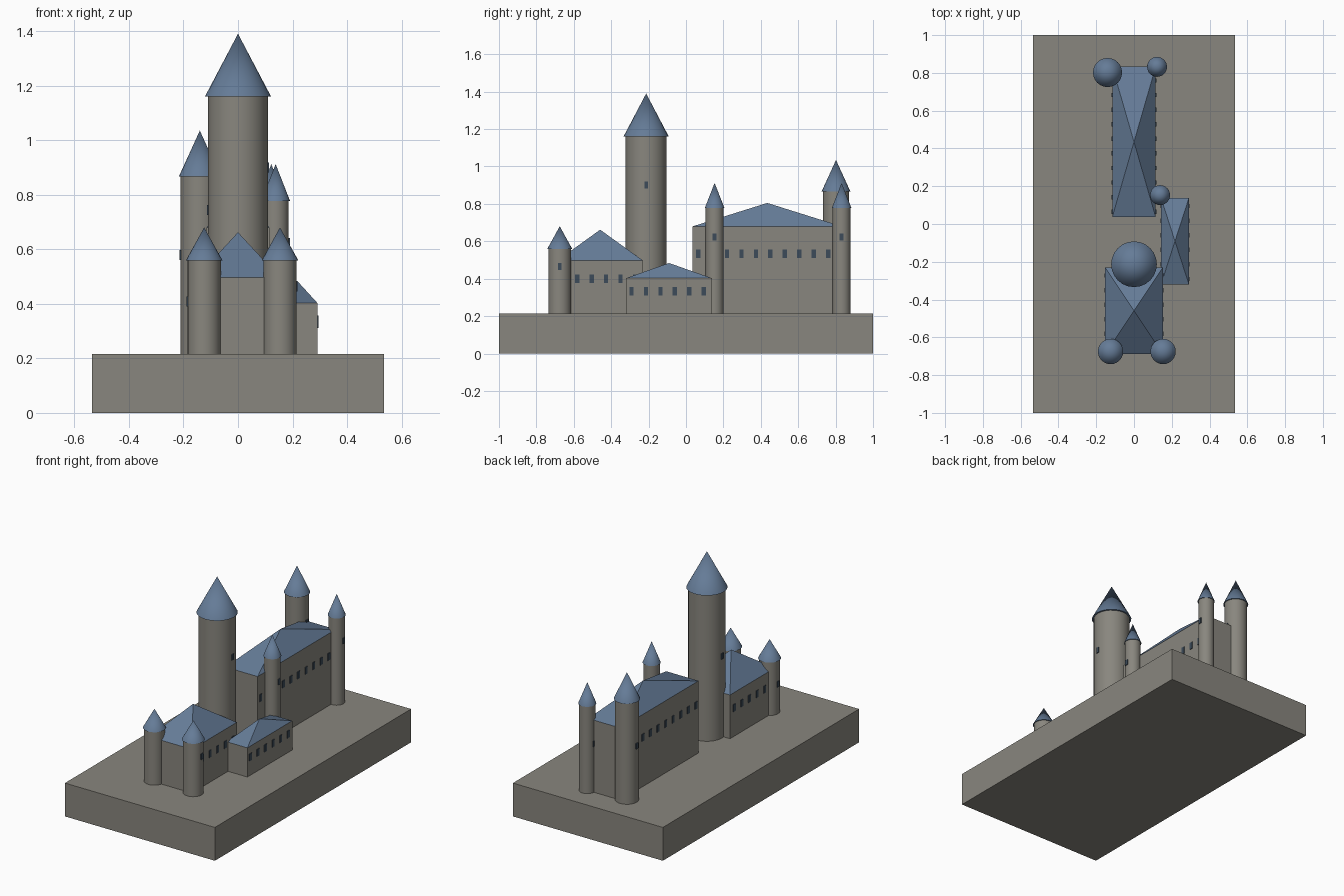
import bpy, math

if "Cube" in bpy.data.objects:
    bpy.data.objects.remove(bpy.data.objects["Cube"])

GROUND = 0.215


def material(name, rgb):
    m = bpy.data.materials.new(name)
    m.diffuse_color = (*rgb, 1)
    m.use_nodes = True
    m.node_tree.nodes["Principled BSDF"].inputs["Base Color"].default_value = m.diffuse_color
    return m


STONE = material("grey stone", (0.25, 0.24, 0.21))
ROOF = material("blue slate", (0.13, 0.20, 0.31))
GLASS = material("dark window", (0.045, 0.07, 0.10))


def box(name, x0, x1, y0, y1, z0, z1, mat):
    bpy.ops.mesh.primitive_cube_add(size=1, location=((x0 + x1) / 2, (y0 + y1) / 2, (z0 + z1) / 2))
    o = bpy.context.object
    o.scale = (x1 - x0, y1 - y0, z1 - z0)
    bpy.ops.object.transform_apply(location=False, rotation=False, scale=True)
    o.name = name
    o.data.materials.append(mat)
    return o


def cone(name, x, y, z0, z1, r0, r1, mat):
    bpy.ops.mesh.primitive_cone_add(vertices=24, radius1=r0, radius2=r1, depth=z1 - z0,
                                    location=(x, y, (z0 + z1) / 2))
    o = bpy.context.object
    o.name = name
    o.data.materials.append(mat)
    bpy.ops.object.shade_smooth_by_angle(angle=math.radians(30))


def window(name, x, y, z, w, h):
    # thin plate facing sideways
    box(name, x - 0.004, x + 0.004, y - w / 2, y + w / 2, z - h / 2, z + h / 2, GLASS)


def tower(name, x, y, r, wall_top, tip):
    cone(name + "_wall", x, y, GROUND, wall_top, r, r, STONE)
    cone(name + "_roof", x, y, wall_top, tip, r * 1.1, 0, ROOF)
    height = wall_top - GROUND
    for side, level in ((1, 0.725), (-1, 0.56)):
        window(name + "_window", x + side * r, y, GROUND + height * level, 0.02, 0.037)


def hall(name, x0, x1, y0, y1, wall_top, apex, win_z, count):
    box(name + "_wall", x0, x1, y0, y1, GROUND, wall_top, STONE)
    # four-sided pointed roof
    mesh = bpy.data.meshes.new(name + "_roof")
    verts = [(x0, y0, wall_top), (x1, y0, wall_top), (x1, y1, wall_top), (x0, y1, wall_top),
             ((x0 + x1) / 2, (y0 + y1) / 2, apex)]
    mesh.from_pydata(verts, [], [(3, 2, 1, 0)] + [(i, (i + 1) % 4, 4) for i in range(4)])
    mesh.materials.append(ROOF)
    bpy.context.collection.objects.link(bpy.data.objects.new(name + "_roof", mesh))
    # window rows on both long sides
    for x in (x0, x1):
        for i in range(count):
            window(name + "_window", x, y0 + 0.029 + 0.0772 * i, win_z, 0.023, 0.046)


# plinth
box("base", -0.535, 0.535, -1, 1, 0, GROUND, STONE)

# halls
hall("gate_hall", -0.153, 0.153, -0.688, -0.23, 0.497, 0.662, 0.4, 6)
hall("great_hall", -0.115, 0.115, 0.036, 0.833, 0.68, 0.805, 0.533, 10)
hall("side_hall", 0.143, 0.291, -0.32, 0.138, 0.403, 0.484, 0.334, 6)

# towers
tower("keep", 0, -0.213, 0.11, 1.16, 1.39)
tower("front_left_turret", -0.124, -0.675, 0.061, 0.559, 0.68)
tower("front_right_turret", 0.154, -0.675, 0.061, 0.559, 0.68)
tower("middle_turret", 0.138, 0.153, 0.048, 0.777, 0.912)
tower("back_left_turret", -0.14, 0.802, 0.07, 0.866, 1.035)
tower("back_right_turret", 0.122, 0.832, 0.048, 0.777, 0.912)
